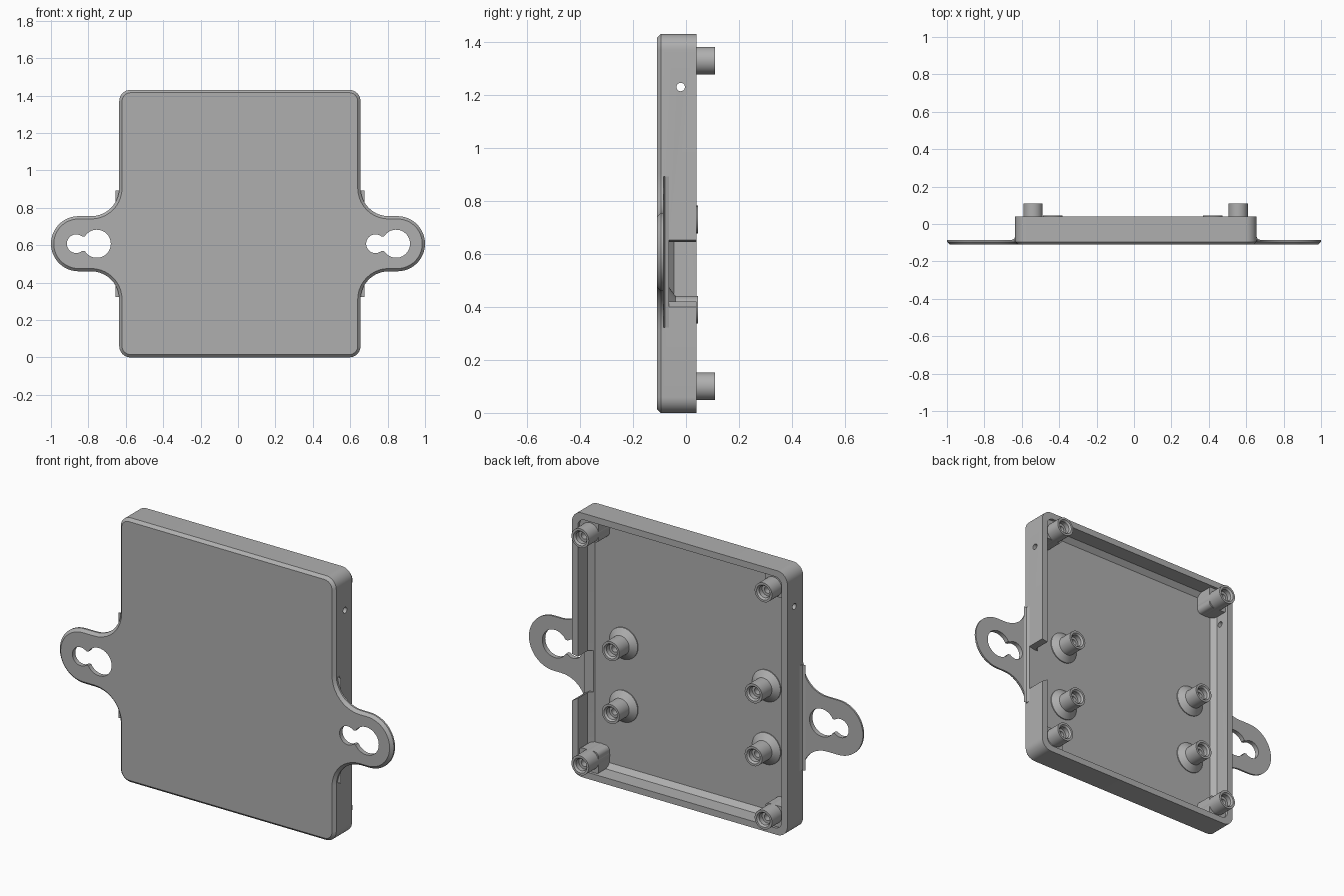
import bpy, bmesh, math
from mathutils import Vector

cube = bpy.data.objects.get("Cube")
if cube:
    bpy.data.objects.remove(cube)

grey = bpy.data.materials.new("plain grey")
grey.use_nodes = True
COLOUR = (0.43, 0.43, 0.43, 1)
grey.diffuse_color = COLOUR
grey.node_tree.nodes["Principled BSDF"].inputs["Base Color"].default_value = COLOUR

FRONT, FLOOR, RIM, EAR_BACK = -0.11, -0.07, 0.04, -0.085
CX, HALF_W, HEIGHT = 0.01, 0.645, 1.43
EAR_Z, EAR_R, FILLET = 0.6075, 0.1475, 0.15


def arc(cx, cz, r, a0, a1, n=10):
    angles = [math.radians(a0 + (a1 - a0) * i / n) for i in range(n + 1)]
    return [(cx + r * math.cos(a), cz + r * math.sin(a)) for a in angles]


def rounded_rect(x0, x1, z0, z1, r):
    return (arc(x1 - r, z0 + r, r, -90, 0) + arc(x1 - r, z1 - r, r, 0, 90)
            + arc(x0 + r, z1 - r, r, 90, 180) + arc(x0 + r, z0 + r, r, 180, 270))


def finish(name, bm):
    bmesh.ops.remove_doubles(bm, verts=bm.verts, dist=0.0001)
    bmesh.ops.recalc_face_normals(bm, faces=bm.faces)
    mesh = bpy.data.meshes.new(name)
    bm.to_mesh(mesh)
    bm.free()
    obj = bpy.data.objects.new(name, mesh)
    bpy.context.collection.objects.link(obj)
    mesh.materials.append(grey)
    return obj


def prism(name, outline, y0, y1, chamfer=0):
    """Extrude an xz outline from y0 to y1, chamfering the y0 edge."""
    bm = bmesh.new()
    face = bm.faces.new([bm.verts.new((x, y0, z)) for x, z in outline])
    edges = list(face.edges)
    ext = bmesh.ops.extrude_face_region(bm, geom=[face], use_keep_orig=True)
    bmesh.ops.translate(bm, vec=(0, y1 - y0, 0),
                        verts=[g for g in ext["geom"] if isinstance(g, bmesh.types.BMVert)])
    bmesh.ops.recalc_face_normals(bm, faces=bm.faces)
    if chamfer:
        bmesh.ops.bevel(bm, geom=edges, offset=chamfer, segments=1,
                        affect='EDGES', clamp_overlap=False)
    return finish(name, bm)


def lathe(name, profile, x, z):
    """Revolve (radius, y) points about the y axis."""
    bm = bmesh.new()
    verts = [bm.verts.new((r, y, 0)) for r, y in profile]
    edges = [bm.edges.new(pair) for pair in zip(verts, verts[1:])]
    bmesh.ops.spin(bm, geom=verts + edges, cent=(0, 0, 0), axis=(0, 1, 0),
                   angle=math.tau, steps=32)
    bmesh.ops.translate(bm, verts=bm.verts, vec=Vector((x, 0, z)))
    return finish(name, bm)


def cut(target, cutter):
    cutter.hide_render = True
    mod = target.modifiers.new("cut", 'BOOLEAN')
    mod.operation, mod.solver, mod.object = 'DIFFERENCE', 'EXACT', cutter
    bpy.context.view_layer.objects.active = target
    bpy.ops.object.modifier_apply(modifier=mod.name)
    bpy.data.objects.remove(cutter)


# Front plate with the two mounting ears in one outline
def plate_side(s):
    wall = HALF_W + s * CX
    bend = wall + FILLET
    rise = EAR_R + FILLET
    pts = (arc(wall - 0.06, 0.06, 0.06, -90, 0)
           + arc(bend, EAR_Z - rise, FILLET, 180, 90)
           + arc(1 - EAR_R, EAR_Z, EAR_R, -90, 90, 24)
           + arc(bend, EAR_Z + rise, FILLET, 270, 180)
           + arc(wall - 0.06, HEIGHT - 0.06, 0.06, 0, 90))
    return [(s * x, z) for x, z in pts][::s]


plate = prism("front_plate", plate_side(1) + plate_side(-1), FRONT, EAR_BACK, 0.015)

# Keyhole slots, both pointing the same way
for big_x in (-0.755, 0.845):
    keyhole = (arc(big_x - 0.11, EAR_Z, 0.05, 49.5, 310.5, 24)
               + arc(big_x, EAR_Z, 0.075, -149.6, 149.6, 32))
    cut(plate, prism("keyhole_cutter", keyhole, -0.2, 0))

# Tray walls with a chamfered cavity
X0, X1, WALL = CX - HALF_W, CX + HALF_W, 0.035
tray = prism("tray_walls", rounded_rect(X0, X1, 0, HEIGHT, 0.06), EAR_BACK, RIM)
cut(tray, prism("cavity_cutter",
                rounded_rect(X0 + WALL, X1 - WALL, WALL, HEIGHT - WALL, 0.04),
                FLOOR, 0.2, 0.025))

# Cable gap in one side wall
cut(tray, prism("gap_cutter", [(0.58, 0.42), (0.62, 0.42), (0.67, 0.39), (0.67, 0.655),
                               (0.62, 0.645), (0.58, 0.645)], -0.065, 0.2))

# Small round hole through both side walls
hole = lathe("hole_cutter", [(0, -1), (0.016, -1), (0.016, 1), (0, 1)], 0, 0)
hole.rotation_euler.z = math.pi / 2
hole.location = (0, -0.02, 1.23)
bpy.context.view_layer.update()
cut(tray, hole)

# Sloped webs joining the ears to the walls
for s, wall, side in ((1, X1, "left"), (-1, X0, "right")):
    bm = bmesh.new()
    rings = []
    for z in (EAR_Z - 0.285, EAR_Z + 0.285):
        rings.append([bm.verts.new((wall + s * dx, y, z)) for dx, y in
                      ((-0.01, EAR_BACK), (0.02, EAR_BACK), (0.006, -0.08),
                       (0, -0.065), (-0.01, -0.065))])
        bm.faces.new(rings[-1])
    for i in range(5):
        j = (i + 1) % 5
        bm.faces.new((rings[0][i], rings[0][j], rings[1][j], rings[1][i]))
    finish("ear_web_" + side, bm)


# Screw posts: tall ones in the corners, short flanged ones inside
def bore(top):
    return [(0.052, top), (0.04, top), (0.032, top - 0.01), (0.032, top - 0.035),
            (0.018, top - 0.035), (0.018, top - 0.09), (0, top - 0.09)]


for side, corner_x, inner_x in (("left", 0.557, 0.42), ("right", -0.54, -0.435)):
    for level, corner_z, inner_z in (("lower", 0.1, 0.39), ("upper", 1.33, 0.73)):
        tag = "_" + level + "_" + side
        lathe("corner_post" + tag, [(0.052, FLOOR - 0.005)] + bore(0.11), corner_x, corner_z)
        lathe("inner_post" + tag, [(0.085, FLOOR - 0.005), (0.085, FLOOR + 0.005),
                                   (0.052, FLOOR + 0.03)] + bore(0.045), inner_x, inner_z)
        # Block tying the corner post to both walls, left open around the bore
        sx = 1 if side == "left" else -1
        sz = 1 if level == "upper" else -1
        xs = sorted((corner_x - sx * 0.05, corner_x + sx * 0.07))
        zs = sorted((corner_z - sz * 0.05, corner_z + sz * 0.075))
        block = prism("corner_block" + tag, rounded_rect(*xs, *zs, 0.025), FLOOR - 0.005, 0.025)
        cut(block, lathe("post_cutter", [(0, -0.2), (0.045, -0.2), (0.045, 0.2), (0, 0.2)],
                         corner_x, corner_z))

# Smooth the curved faces and keep hard edges crisp
for obj in bpy.context.scene.objects:
    obj.select_set(obj.type == 'MESH')
bpy.context.view_layer.objects.active = plate
bpy.ops.object.shade_smooth_by_angle(angle=math.radians(30))
